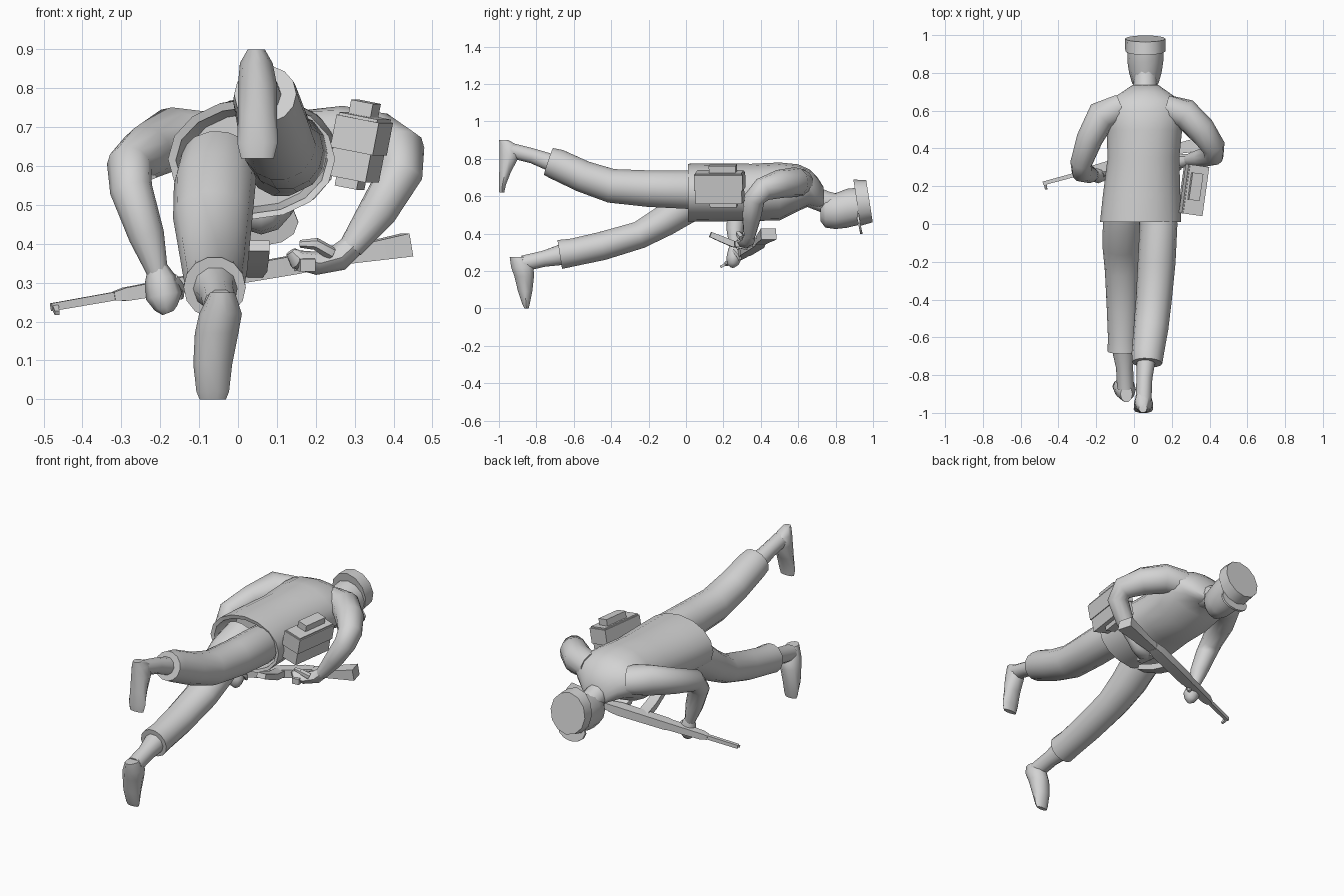
import bpy, bmesh, math
from mathutils import Vector, Matrix

grey = bpy.data.materials.new("plain_grey")
grey.diffuse_color = (0.65, 0.65, 0.65, 1)


def finish(name, bm, angle):
    bmesh.ops.recalc_face_normals(bm, faces=bm.faces[:])
    me = bpy.data.meshes.new(name)
    bm.to_mesh(me)
    bm.free()
    me.materials.append(grey)
    ob = bpy.data.objects.new(name, me)
    bpy.context.collection.objects.link(ob)
    bpy.ops.object.select_all(action='DESELECT')
    ob.select_set(True)
    bpy.context.view_layer.objects.active = ob
    bpy.ops.object.shade_smooth_by_angle(angle=math.radians(angle))
    return ob


def loft(name, rows, n=12, side=(1, 0, 0), axis=None, phase=0.0, angle=45):
    """Skin elliptical sections (x, y, z, radius along side, other radius)."""
    bm = bmesh.new()
    pts = [Vector(r[:3]) for r in rows]
    rings = []
    for i, r in enumerate(rows):
        t = Vector(axis) if axis else pts[min(i + 1, len(pts) - 1)] - pts[max(i - 1, 0)]
        t.normalize()
        s = Vector(side)
        u = (s - t * s.dot(t)).normalized()
        v = t.cross(u)
        a, b = r[3], r[-1]
        ring = []
        for k in range(n):
            w = phase + 2 * math.pi * k / n
            ring.append(bm.verts.new(pts[i] + u * a * math.cos(w) + v * b * math.sin(w)))
        rings.append(ring)
    for p, q in zip(rings, rings[1:]):
        for k in range(n):
            j = (k + 1) % n
            bm.faces.new((p[k], p[j], q[j], q[k]))
    bm.faces.new(rings[0][::-1])
    bm.faces.new(rings[-1])
    return finish(name, bm, angle)


def bar(name, rows, side=(0, 0, 1), axis=None):
    """Square-section loft; radii are half widths."""
    rows = [(*r[:3], r[3] * 1.414, r[-1] * 1.414) for r in rows]
    return loft(name, rows, 4, side, axis, math.pi / 4, 20)


def box(name, centre, size, rot):
    bm = bmesh.new()
    bmesh.ops.create_cube(bm, size=1)
    m = Matrix.Translation(centre) @ rot @ Matrix.Diagonal((*size, 1))
    bmesh.ops.transform(bm, matrix=m, verts=bm.verts[:])
    return finish(name, bm, 20)


# Jacket with an open hem, folded inwards at the waist
loft("jacket", [
    (.038, .16, .615, .17, .12), (.035, .015, .615, .195, .137),
    (.035, .01, .618, .215, .155), (.04, .15, .62, .205, .155),
    (.05, .35, .62, .19, .153), (.055, .5, .625, .2, .155),
    (.055, .6, .645, .21, .125), (.055, .66, .645, .18, .098),
    (.06, .70, .62, .12, .085), (.06, .735, .59, .07, .06)],
    16, axis=(0, 1, 0), angle=50)

# Neck, head and cap
loft("neck", [(.06, .67, .6, .065), (.06, .74, .57, .062), (.06, .82, .55, .06)], 10)
loft("head", [
    (.06, .72, .525, .05, .06), (.06, .745, .52, .07, .088),
    (.06, .80, .52, .086, .096), (.06, .86, .535, .095, .104),
    (.06, .92, .545, .096, .1)], 12, axis=(0, 1, 0), angle=60)
loft("cap", [(.06, .914, .565, .106, .125), (.06, .981, .573, .108, .114)],
     12, axis=(0, .988, .153), angle=40)
loft("cap_peak", [(.07, .92, .455, .085, .06), (.07, .932, .457, .085, .06)],
     12, axis=(0, .97, .2), angle=40)

# Trouser legs with cuffs
loft("raised_leg", [
    (.11, .12, .62, .095, .1), (.13, 0, .635, .1, .105), (.12, -.2, .64, .1, .1),
    (.105, -.4, .655, .095, .093), (.09, -.55, .705, .092, .087),
    (.072, -.69, .77, .085, .085), (.07, -.735, .785, .08, .078)], 14)
loft("lowered_leg", [
    (-.05, .12, .61, .1, .09), (-.06, 0, .55, .105, .1), (-.065, -.12, .465, .102, .085),
    (-.062, -.25, .392, .092, .075), (-.06, -.45, .333, .084, .078),
    (-.06, -.6, .3, .078, .076), (-.06, -.675, .288, .08, .08)], 14)

# Ankles and shoes, soles facing backwards
loft("raised_ankle", [(.065, -.71, .775, .05), (.055, -.82, .815, .042),
                      (.05, -.94, .845, .042)], 10)
loft("raised_shoe", [
    (.047, -.975, .90, .022, .025), (.047, -.942, .865, .042, .058),
    (.05, -.945, .81, .05, .055), (.05, -.967, .73, .05, .033),
    (.05, -.982, .66, .052, .02), (.05, -.985, .62, .042, .014)],
    10, axis=(0, 0, 1))
loft("lowered_ankle", [(-.06, -.65, .29, .06), (-.05, -.76, .265, .045),
                       (-.045, -.87, .24, .045)], 10)
loft("lowered_shoe", [
    (-.04, -.9, .275, .032, .045), (-.045, -.875, .22, .055, .063),
    (-.055, -.865, .17, .056, .055), (-.065, -.86, .09, .05, .04),
    (-.065, -.855, .02, .042, .02), (-.065, -.853, 0, .034, .012)],
    10, axis=(0, 0, 1))

# Bent arms
loft("right_arm", [
    (.17, .61, .67, .075), (.27, .585, .675, .08), (.355, .5, .665, .076),
    (.42, .41, .635, .064), (.42, .365, .585, .057), (.36, .35, .485, .05),
    (.29, .34, .39, .032)], 12, angle=60)
loft("left_arm", [
    (-.07, .61, .66, .08), (-.17, .575, .67, .082), (-.235, .45, .635, .07),
    (-.28, .32, .60, .058), (-.275, .275, .54, .055), (-.235, .262, .42, .046),
    (-.205, .26, .32, .026)], 12, angle=60)

# Hands with thumbs
loft("right_hand", [
    (.3, .34, .4, .03), (.26, .335, .365, .035), (.2, .32, .35, .03, .045),
    (.15, .305, .36, .025, .038), (.135, .3, .38, .014)], 8, side=(0, 0, 1))
loft("right_thumb", [(.24, .3, .375, .018), (.2, .28, .4, .016), (.16, .29, .4, .01)],
     6, side=(0, 0, 1))
loft("left_hand", [
    (-.208, .26, .345, .024), (-.2, .26, .31, .04, .035), (-.19, .255, .265, .047, .04),
    (-.185, .25, .235, .03, .03), (-.18, .25, .222, .015)], 8)
loft("left_thumb", [(-.17, .26, .31, .018), (-.15, .28, .285, .015), (-.15, .29, .26, .01)], 6)

# Rifle laid diagonally under the chest
AIM = (1, .27, .18)


def along(x, a, b, drop=0.0):
    return (x, .215 + (x + .48) * .27 - drop, .237 + (x + .48) * .175, a, b)


bar("rifle_barrel", [along(-.48, .01, .01), along(-.28, .011, .011)], axis=AIM)
bar("rifle_front_sight", [along(-.47, .008, .008), (-.465, .185, .222, .006)], side=(1, 0, 0))
bar("rifle_body", [
    along(-.32, .011, .014), along(-.29, .017, .022), along(-.12, .02, .026),
    along(-.1, .022, .03), along(.15, .024, .032), along(.2, .02, .025)], axis=AIM)
bar("rifle_stock", [along(.17, .018, .024), along(.26, .02, .03, .01),
                    along(.435, .03, .042, .02)], axis=AIM)
bar("rifle_magazine", [
    along(.03, .018, .03), (.045, .25, .345, .017, .03),
    (.05, .19, .37, .016, .028), (.055, .13, .395, .014, .026)])
bar("rifle_grip", [along(.16, .018, .02), (.18, .26, .345, .016, .02)])

# Hip pack with a strapped-on centre block
tilt = Matrix.Rotation(math.radians(-8), 4, 'Z') @ Matrix.Rotation(math.radians(11), 4, 'Y')
box("hip_pack", (.312, .18, .648), (.1, .25, .165), tilt)
box("hip_pack_strap", (.308, .2, .655), (.058, .145, .225), tilt)
box("hip_pack_lid", (.318, .18, .68), (.112, .262, .085), tilt)
